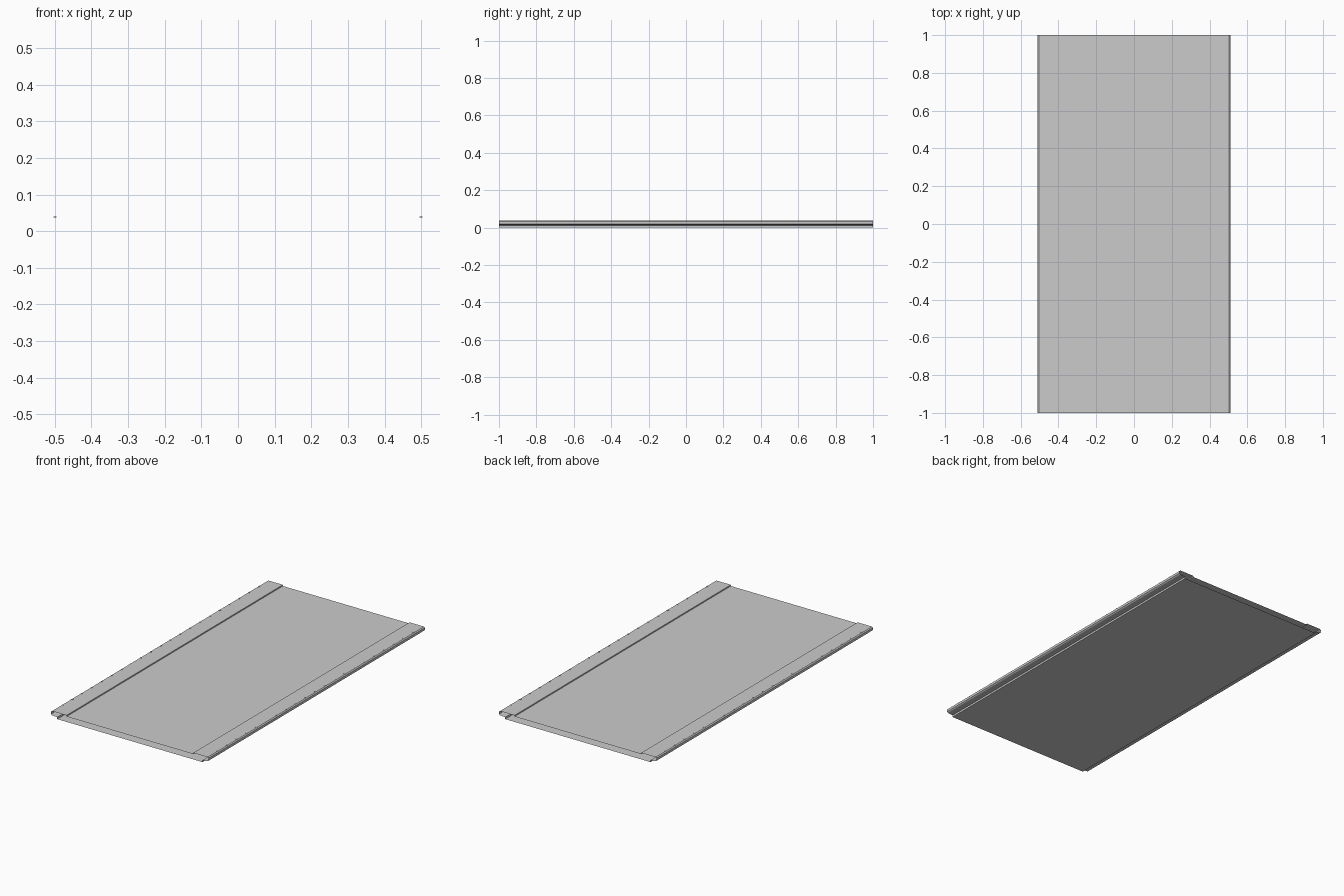
import bpy, bmesh

if "Cube" in bpy.data.objects:
    bpy.data.objects.remove(bpy.data.objects["Cube"])

HALF = 1.0      # half length along y
TOP = 0.038     # height of the raised side strips


def new_object(name, bm):
    mesh = bpy.data.meshes.new(name)
    bm.to_mesh(mesh)
    bm.free()
    obj = bpy.data.objects.new(name, mesh)
    bpy.context.collection.objects.link(obj)
    return obj


# Hollow panel: right half of the section, mirrored, extruded with open ends
right = [(0.47, 0.0), (0.47, 0.011), (0.503, 0.014), (0.51, 0.019),
         (0.51, 0.033), (0.504, TOP), (0.41, TOP), (0.41, 0.031)]
section = right + [(-x, z) for x, z in reversed(right)]

bm = bmesh.new()
front = [bm.verts.new((x, -HALF, z)) for x, z in section]
back = [bm.verts.new((x, HALF, z)) for x, z in section]
n = len(section)
for i in range(n):
    j = (i + 1) % n
    bm.faces.new((front[j], front[i], back[i], back[j]))
# make the normals point outwards
bm.normal_update()
lowest = min(bm.faces, key=lambda f: f.calc_center_median().z)
if lowest.normal.z > 0:
    bmesh.ops.reverse_faces(bm, faces=bm.faces[:])
new_object("hollow_panel", bm)

# Tiny rivets along the outer edge of both strips
bm = bmesh.new()
for side in (-1, 1):
    for k in range(-10, 11):
        cube = bmesh.ops.create_cube(bm, size=1.0)["verts"]
        bmesh.ops.scale(bm, vec=(0.008, 0.008, 0.002), verts=cube)
        bmesh.ops.translate(bm, vec=(side * 0.5, k * 2 / 22, TOP + 0.0005), verts=cube)
new_object("edge_rivets", bm)
